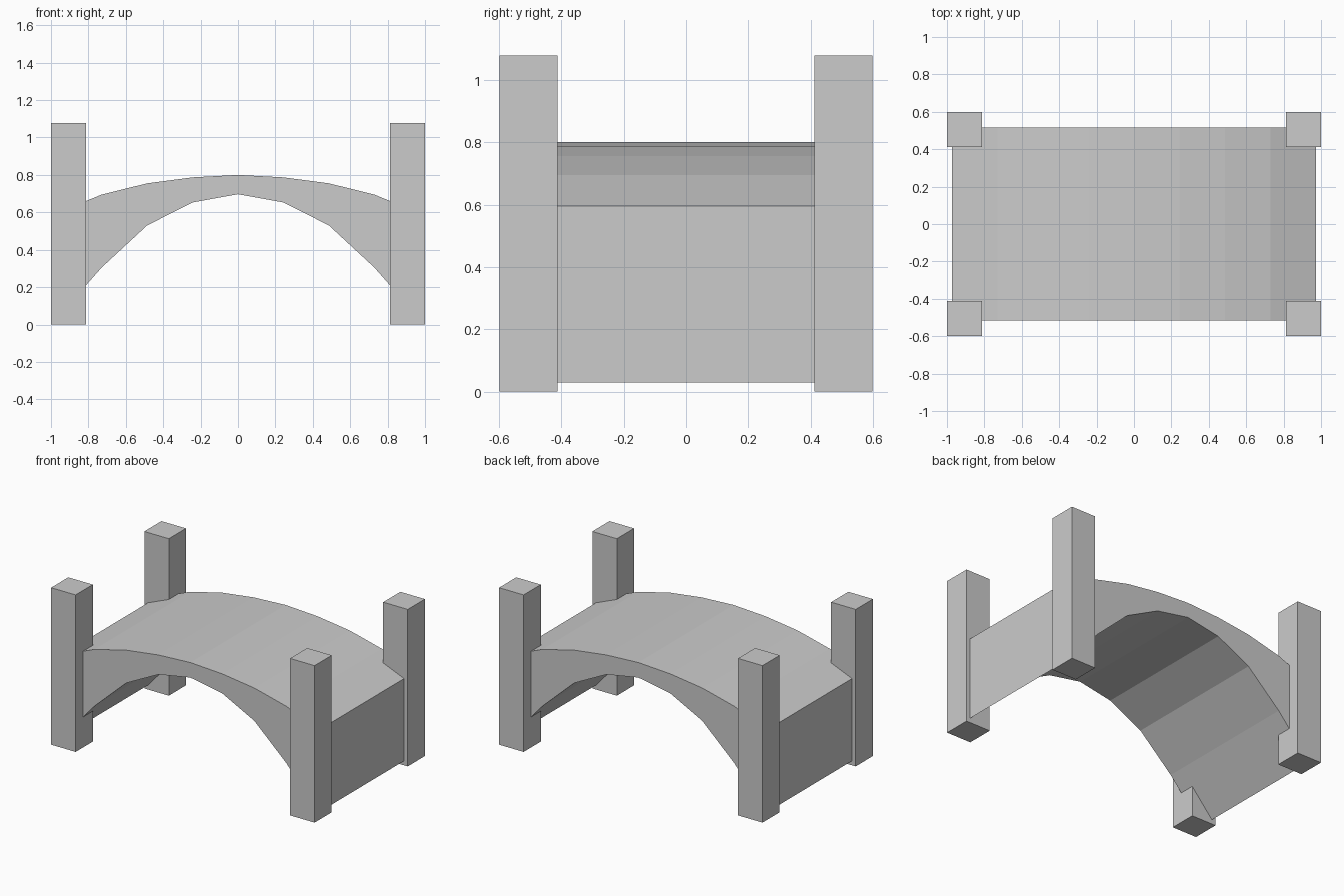
import bpy, bmesh

if "Cube" in bpy.data.objects:
    bpy.data.objects.remove(bpy.data.objects["Cube"])

# Half profile of the arch: (x, underside z, deck z)
HALF = [(0.0, 0.697, 0.80), (0.243, 0.653, 0.787), (0.486, 0.53, 0.755),
        (0.729, 0.305, 0.695), (0.972, 0.03, 0.595)]
HALF_WIDTH = 0.517
POST = 0.186          # square post thickness
POST_HEIGHT = 1.077
POST_X, POST_Y = 1 - POST / 2, 0.598 - POST / 2


def finish(bm, name):
    bmesh.ops.recalc_face_normals(bm, faces=bm.faces)
    mesh = bpy.data.meshes.new(name)
    bm.to_mesh(mesh)
    bm.free()
    obj = bpy.data.objects.new(name, mesh)
    bpy.context.collection.objects.link(obj)
    return obj


def arch_deck():
    profile = [(-x, lo, hi) for x, lo, hi in HALF[:0:-1]] + HALF
    bm = bmesh.new()
    cols = [(bm.verts.new((x, -HALF_WIDTH, lo)), bm.verts.new((x, -HALF_WIDTH, hi)))
            for x, lo, hi in profile]
    side = [bm.faces.new((a[0], b[0], b[1], a[1])) for a, b in zip(cols, cols[1:])]
    # Keep the front side and sweep a copy across the width
    res = bmesh.ops.extrude_face_region(bm, geom=side, use_keep_orig=True)
    moved = [g for g in res["geom"] if isinstance(g, bmesh.types.BMVert)]
    bmesh.ops.translate(bm, verts=moved, vec=(0, 2 * HALF_WIDTH, 0))
    return finish(bm, "arch_deck")


def post(name, x, y):
    bm = bmesh.new()
    bmesh.ops.create_cube(bm, size=1)
    bmesh.ops.scale(bm, verts=bm.verts, vec=(POST, POST, POST_HEIGHT))
    obj = finish(bm, name)
    obj.location = (x, y, POST_HEIGHT / 2)
    return obj


# Arched walkway
arch_deck()

# Four corner posts
for sy, depth in ((-1, "front"), (1, "back")):
    for sx, side in ((-1, "left"), (1, "right")):
        post(f"{depth}_{side}_post", sx * POST_X, sy * POST_Y)
